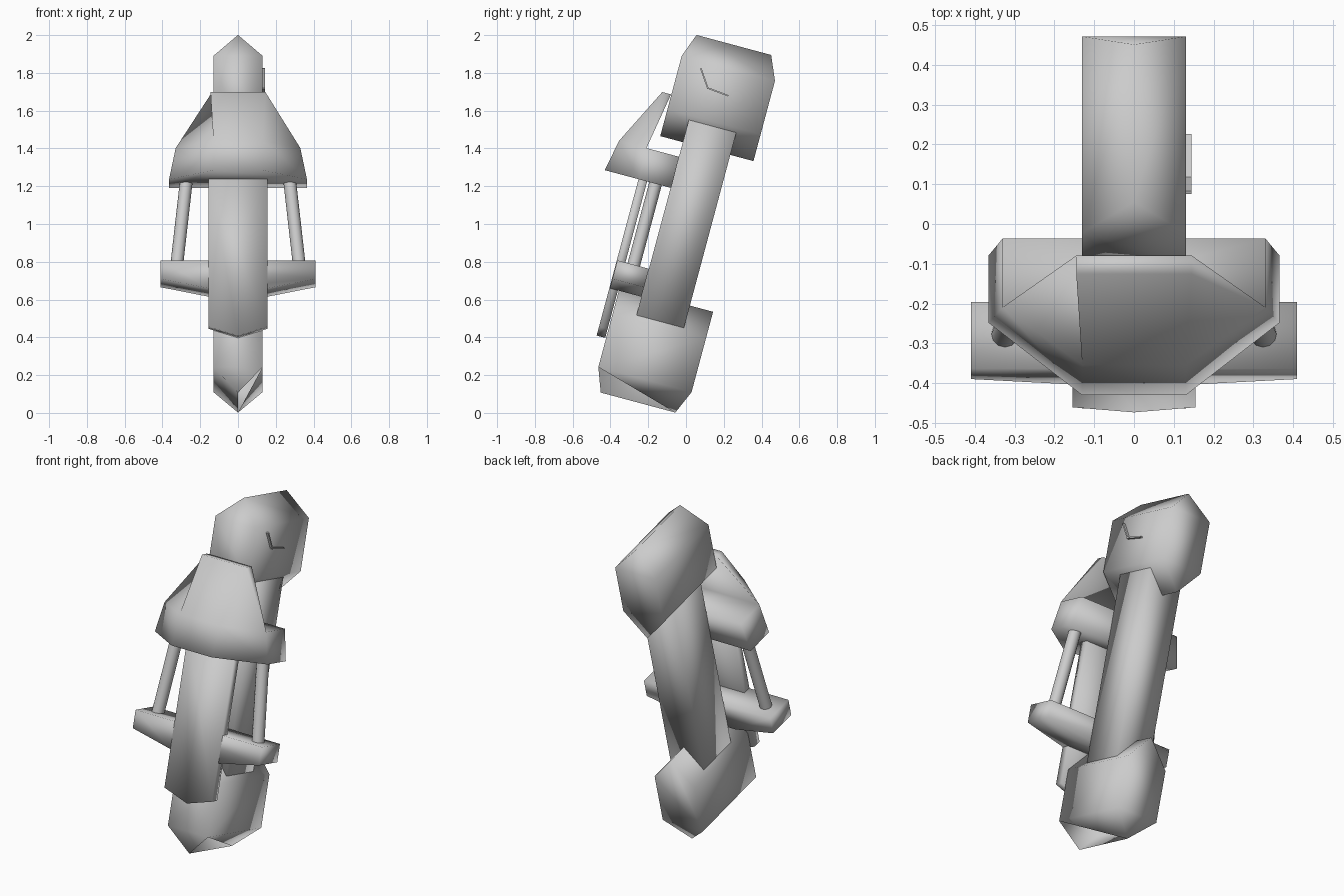
import bpy, bmesh, math
from mathutils import Matrix, Vector

cube = bpy.data.objects.get("Cube")
if cube:
    bpy.data.objects.remove(cube, do_unlink=True)

grey = bpy.data.materials.new("plain_grey")
grey.use_nodes = True
grey.diffuse_color = (0.6, 0.6, 0.6, 1)
grey.node_tree.nodes["Principled BSDF"].inputs["Base Color"].default_value = (0.6, 0.6, 0.6, 1)

# Parts are built upright as (x, depth, height), then the whole limb leans back
LEAN = Matrix.Rotation(math.radians(-15), 4, 'X')


def make(name, faces, smooth=True):
    """Build a part from faces given as corner lists; shared corners are merged."""
    bm = bmesh.new()
    for corners in faces:
        bm.faces.new([bm.verts.new(c) for c in corners])
    bmesh.ops.remove_doubles(bm, verts=bm.verts, dist=0.0005)
    bmesh.ops.recalc_face_normals(bm, faces=bm.faces)
    bm.transform(LEAN)
    mesh = bpy.data.meshes.new(name)
    bm.to_mesh(mesh)
    bm.free()
    mesh.materials.append(grey)
    if smooth:
        mesh.shade_smooth()
    obj = bpy.data.objects.new(name, mesh)
    bpy.context.collection.objects.link(obj)
    return obj


def bridge(a, b):
    n = len(a)
    return [[a[i], a[(i + 1) % n], b[(i + 1) % n], b[i]] for i in range(n)]


def prism(outline, front, back):
    """Extrude an (x, height) outline through the depth."""
    a = [(x, front, h) for x, h in outline]
    b = [(x, back, h) for x, h in outline]
    return bridge(a, b) + [a, b]


def mirrored(half):
    """Close a right-hand outline with its left-hand mirror."""
    return half + [(-p[0],) + tuple(p[1:]) for p in reversed(half)]


# End blocks: six-sided, with a ridge that is shorter than the block
MIDDLE = 0.967


def block(name, sign, open_side):
    def ring(depth, ridge_depth):
        shape = [(0, 0.98), (0.13, 0.853), (0.13, 0.56), (0, 0.413), (-0.13, 0.56), (-0.13, 0.853)]
        pts = [(x, depth, MIDDLE + sign * h) for x, h in shape]
        pts[0] = (0, ridge_depth, pts[0][2])
        return pts
    f, b = ring(-0.511, -0.464), ring(0, -0.055)
    sides = bridge(f, b)
    if open_side:
        sides[0] = [f[1], b[1], b[0]]
    caps = [face for r in (f, b) for face in ([r[5], r[0], r[1]], r[1:])]
    make(name, sides + caps)


block("upper_block", 1, False)
block("lower_block", -1, True)

# Main beam joining the two blocks
make("main_beam", prism([(-0.108, 0.4), (0.108, 0.4), (0.108, 1.535), (-0.108, 1.535)], -0.387, -0.127))

# Front plate with a pointed lower edge
make("front_plate", prism(mirrored([(0.155, 1.18), (0.155, 0.322)])[:2] + [(0, 0.273)]
                          + [(-0.155, 0.322), (-0.155, 1.18)], -0.563, -0.516))

# Crossbar, thinner toward its ends
make("crossbar", prism(mirrored([(0.41, 0.686), (0.41, 0.585), (0.155, 0.533)]), -0.56, -0.387))

# Guard: a wide band with a sloping plate standing on its front part
low = [(x, d, 1.13) for x, d in mirrored([(0.365, -0.384), (0.365, -0.56), (0.13, -0.748)])]
mid = [(x, d, 1.3) for x, d in mirrored([(0.33, -0.386), (0.33, -0.565), (0.13, -0.715)])]
top = [(x, d, 1.608) for x, d in mirrored([(0.145, -0.513), (0.145, -0.561)])]
ledge = [mid[0], mid[1], mid[4], mid[5]]
make("guard", bridge(low, mid) + [low, ledge, top] + bridge(mid[1:5], top))


# Struts between the crossbar and the guard
def strut(name, side):
    def ring(x, h):
        return [(side * x + 0.034 * math.cos(a), -0.47 + 0.034 * math.sin(a), h)
                for a in (i * math.tau / 12 for i in range(12))]
    make(name, bridge(ring(0.327, 0.66), ring(0.272, 1.16)))


strut("left_strut", 1)
strut("right_strut", -1)

# Thin bent mark on one side of the upper block
path = [Vector(p) for p in ((-0.394, 1.779), (-0.334, 1.691), (-0.222, 1.68))]
mark = []
for p, q in zip(path, path[1:]):
    along = (q - p).normalized() * 0.004
    across = Vector((-along.y, along.x))
    rect = [p - along + across, q + along + across, q + along - across, p - along - across]
    a = [(0.125, *c) for c in rect]
    b = [(0.144, *c) for c in rect]
    mark += bridge(a, b) + [a, b]
make("side_mark", mark, smooth=False)
